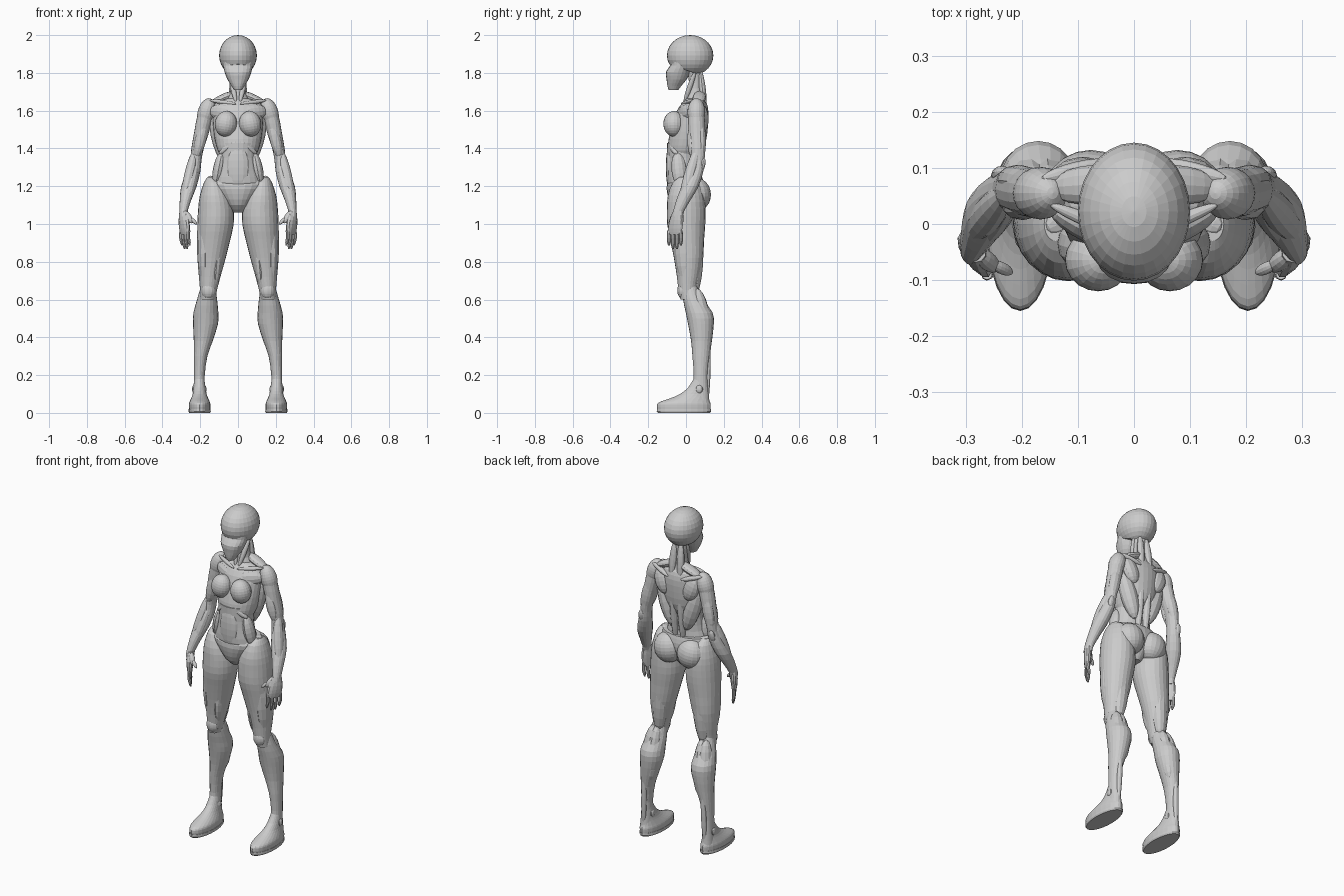
import bpy, bmesh, math
from mathutils import Vector, Matrix


def finish(name, bm, mirror):
    bmesh.ops.recalc_face_normals(bm, faces=bm.faces)
    me = bpy.data.meshes.new(name)
    bm.to_mesh(me)
    bm.free()
    ob = bpy.data.objects.new(name, me)
    bpy.context.collection.objects.link(ob)
    if mirror:
        m = ob.modifiers.new("mirror", 'MIRROR')
        m.use_mirror_merge = False
    return ob


def spline(rows, steps):
    # Catmull-Rom through the cross-sections
    out = []
    for i in range(len(rows) - 1):
        p0, p1 = rows[max(i - 1, 0)], rows[i]
        p2, p3 = rows[i + 1], rows[min(i + 2, len(rows) - 1)]
        for s in range(steps):
            t = s / steps
            out.append([0.5 * (2 * b + (c - a) * t + (2 * a - 5 * b + 4 * c - d) * t * t
                               + (3 * b - a - 3 * c + d) * t ** 3)
                        for a, b, c, d in zip(p0, p1, p2, p3)])
    return out + [rows[-1]]


def loft(name, rows, mirror=True, seg=20, steps=2, turn=0.0, power=1.0):
    # rows: centre x, y, z and half widths in x, y of each level ring
    bm = bmesh.new()
    rings = []
    ca, sa = math.cos(turn), math.sin(turn)
    for x, y, z, rx, ry in spline(rows, steps):
        ring = []
        for k in range(seg):
            a = 2 * math.pi * k / seg
            c, s = math.cos(a), math.sin(a)
            u = rx * math.copysign(abs(c) ** power, c)
            v = ry * math.copysign(abs(s) ** power, s)
            ring.append(bm.verts.new((x + u * ca - v * sa, y + u * sa + v * ca, z)))
        rings.append(ring)
    for r, q in zip(rings, rings[1:]):
        for k in range(seg):
            j = (k + 1) % seg
            bm.faces.new((r[k], r[j], q[j], q[k]))
    bm.faces.new(rings[0])
    bm.faces.new(rings[-1])
    return finish(name, bm, mirror)


def ball(name, loc, size, tilt=0.0, mirror=True, seg=20, cut=None):
    bm = bmesh.new()
    mat = Matrix.Translation(loc) @ Matrix.Rotation(tilt, 4, 'Y') @ Matrix.Diagonal((*size, 1))
    bmesh.ops.create_uvsphere(bm, u_segments=seg, v_segments=14, radius=1, matrix=mat)
    if cut:
        bmesh.ops.bisect_plane(bm, geom=bm.verts[:] + bm.edges[:] + bm.faces[:],
                               plane_co=cut[0], plane_no=cut[1], clear_inner=True)
        bmesh.ops.holes_fill(bm, edges=[e for e in bm.edges if e.is_boundary])
    return finish(name, bm, mirror)


def muscle(name, a, b, w, d, mirror=True):
    # spindle from a to b, w wide sideways and d deep front to back
    a, b = Vector(a), Vector(b)
    z = (b - a).normalized()
    x = Vector((0, 1, 0)).cross(z).normalized()
    y = z.cross(x)
    rot = Matrix((x, y, z)).transposed().to_4x4()
    bm = bmesh.new()
    mat = (Matrix.Translation((a + b) / 2) @ rot
           @ Matrix.Diagonal((w, d, (b - a).length / 2, 1)))
    bmesh.ops.create_uvsphere(bm, u_segments=12, v_segments=10, radius=1, matrix=mat)
    return finish(name, bm, mirror)


# head: domed cap with an overhanging brow, tapered face below
ball("cranium", (0, .022, 1.892), (.1, .123, .108), mirror=False, seg=28,
     cut=((0, -.1, 1.85), (0, .33, .94)))
loft("face", [(0, -.025, 1.87, .08, .058), (0, -.028, 1.84, .078, .055),
              (0, -.042, 1.805, .071, .064), (0, -.05, 1.765, .056, .053),
              (0, -.062, 1.73, .034, .036), (0, -.066, 1.71, .022, .026)], mirror=False, power=.9)

# neck
loft("neck", [(0, .045, 1.83, .042, .042), (0, .05, 1.75, .038, .034),
              (0, .05, 1.69, .042, .04), (0, .05, 1.64, .07, .055)], mirror=False)
muscle("neck_strap", (.045, .05, 1.81), (.01, -.01, 1.64), .014, .014)
muscle("neck_back", (.02, .075, 1.82), (.03, .1, 1.6), .022, .018)
muscle("trapezius", (.0, .075, 1.7), (.15, .065, 1.635), .022, .035)

# torso
loft("ribcage", [(0, .045, 1.665, .05, .045), (0, .045, 1.645, .115, .062),
                 (0, .035, 1.6, .132, .083), (0, .023, 1.53, .132, .094),
                 (0, .008, 1.45, .123, .1), (0, -.006, 1.39, .108, .09),
                 (0, -.01, 1.36, .09, .075)], mirror=False, seg=28)
loft("abdomen", [(0, -.015, 1.43, .1, .085), (0, -.016, 1.35, .101, .083),
                 (0, -.018, 1.28, .113, .084), (0, -.015, 1.22, .13, .086),
                 (0, -.01, 1.18, .1, .08)], mirror=False, seg=24)
loft("pelvis", [(0, .005, 1.25, .14, .08), (0, -.003, 1.21, .15, .098),
                (0, -.003, 1.16, .115, .096), (0, -.005, 1.1, .065, .075),
                (0, 0, 1.06, .03, .04)], mirror=False, seg=24)
ball("breast", (.064, -.064, 1.53), (.059, .056, .068), tilt=-.15)
muscle("pectoral", (.01, -.035, 1.58), (.15, .03, 1.6), .045, .03)
muscle("collarbone", (.01, -.025, 1.635), (.15, .035, 1.655), .011, .012)
muscle("costal_arch", (.0, -.085, 1.445), (.1, -.05, 1.37), .018, .02)
muscle("belly_side", (.085, -.045, 1.38), (.12, -.03, 1.2), .03, .04)
muscle("belly_front", (0, -.085, 1.42), (0, -.085, 1.18), .06, .022, mirror=False)

# back
muscle("shoulder_blade", (.12, .075, 1.64), (.07, .09, 1.49), .05, .037)
muscle("shoulder_ridge", (.04, .11, 1.61), (.165, .08, 1.65), .014, .016)
muscle("back_wing", (.13, .05, 1.58), (.04, .06, 1.29), .05, .045)
muscle("spine_column", (.025, .1, 1.62), (.025, .06, 1.2), .022, .024)
muscle("hip_crest", (.04, .06, 1.2), (.155, -.01, 1.25), .018, .035)
ball("buttock", (.077, .057, 1.155), (.083, .075, .088), tilt=.15)

# arms
loft("arm", [(.155, .055, 1.64, .03, .03), (.172, .055, 1.58, .042, .043),
             (.194, .058, 1.48, .039, .044), (.214, .062, 1.4, .033, .041),
             (.223, .06, 1.34, .03, .038), (.236, .051, 1.28, .037, .041),
             (.26, .022, 1.2, .041, .045), (.277, -.012, 1.13, .031, .038),
             (.288, -.038, 1.07, .022, .029), (.29, -.045, 1.04, .02, .028)], seg=16)
ball("deltoid", (.167, .055, 1.592), (.046, .047, .076), tilt=-.3)
muscle("biceps", (.175, .035, 1.54), (.222, .035, 1.35), .03, .028)
muscle("triceps", (.18, .075, 1.56), (.228, .08, 1.34), .034, .028)
muscle("forearm_outer", (.225, .06, 1.4), (.29, -.02, 1.11), .028, .032)
muscle("forearm_inner", (.218, .05, 1.34), (.275, -.03, 1.1), .026, .028)
muscle("elbow", (.233, .095, 1.35), (.24, .082, 1.28), .018, .014)

# hands
loft("palm", [(.287, -.042, 1.07, .028, .021), (.286, -.05, 1.02, .042, .021),
              (.283, -.057, .975, .045, .017), (.28, -.06, .945, .038, .012)],
     seg=12, turn=1.0)
for i, tip in enumerate((.885, .868, .868, .885)):
    x, y = .262 + .013 * i, -.09 + .021 * i
    loft(f"finger_{i + 1}", [(x, y, .965, .0095, .0095), (x + .001, y, .925, .0095, .0105),
                             (x - .004, y, tip + .015, .008, .009),
                             (x - .006, y, tip, .004, .004)], seg=8)
muscle("thumb_base", (.283, -.05, 1.07), (.243, -.08, 1.005), .017, .017)
muscle("thumb", (.255, -.07, 1.035), (.217, -.087, .998), .01, .011)

# thighs
loft("thigh", [(.14, .0, 1.25, .02, .03), (.13, 0, 1.22, .05, .07),
               (.122, 0, 1.15, .08, .096), (.117, .001, 1.08, .094, .102),
               (.119, .001, 1., .096, .101), (.128, .006, .92, .088, .09),
               (.14, .013, .82, .075, .077), (.15, .012, .72, .057, .06),
               (.156, .008, .65, .045, .048), (.162, .016, .6, .04, .045)], seg=24)
muscle("thigh_outer", (.165, -.01, 1.15), (.178, .0, .68), .045, .06)
muscle("thigh_inner", (.1, -.02, .92), (.125, .0, .66), .028, .045)
muscle("hamstring", (.12, .05, 1.08), (.15, .045, .62), .05, .045)
ball("kneecap", (.157, -.018, .648), (.037, .028, .045), seg=12)

# lower legs
loft("shin", [(.158, .02, .68, .035, .035), (.163, .035, .61, .051, .052),
              (.17, .07, .53, .066, .071), (.172, .079, .47, .066, .068),
              (.184, .082, .38, .05, .055), (.198, .08, .3, .036, .046),
              (.205, .078, .2, .029, .037), (.205, .077, .12, .03, .042),
              (.205, .08, .05, .035, .045)], seg=20)
muscle("calf_inner", (.15, .055, .66), (.165, .105, .34), .042, .05)
muscle("calf_outer", (.175, .055, .66), (.2, .1, .35), .043, .05)
muscle("heel_cord", (.195, .12, .4), (.205, .112, .05), .016, .014)
for side, x in (("inner", .178), ("outer", .232)):
    ball(f"ankle_{side}", (x, .07, .125), (.012, .02, .022), seg=10)

# feet: flat sole and instep rising to the ankle
loft("sole", [(.203, -.011, 0, .055, .138), (.203, -.011, .008, .059, .144),
              (.203, -.011, .02, .058, .143)], steps=1, seg=24)
loft("foot", [(.203, -.011, .018, .056, .141), (.203, -.011, .045, .057, .142),
              (.203, -.004, .06, .053, .13), (.203, .02, .078, .045, .101),
              (.203, .043, .1, .037, .074), (.204, .064, .135, .032, .052),
              (.205, .076, .18, .027, .036)], steps=2, seg=24)
